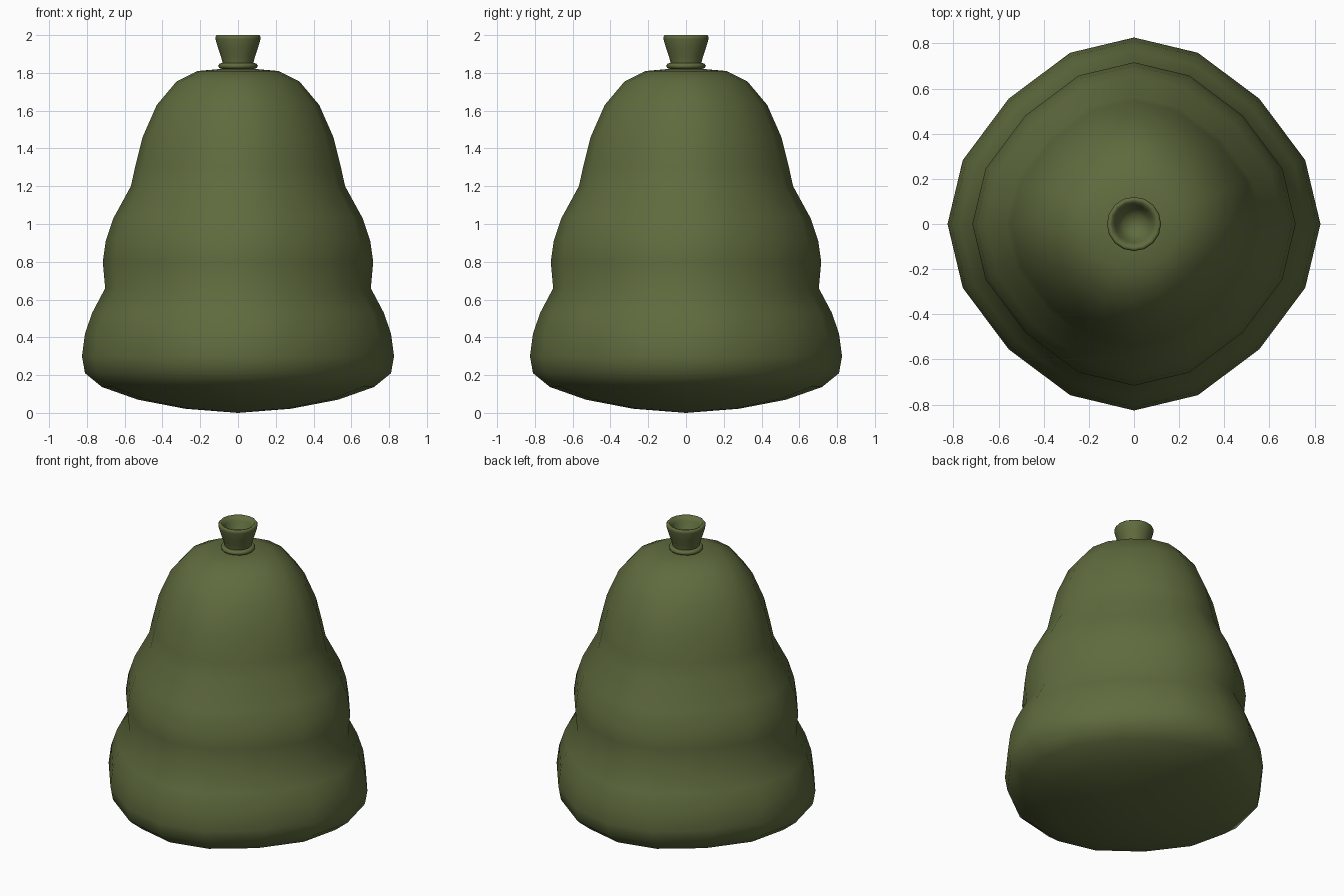
import bpy, bmesh, math

if "Cube" in bpy.data.objects:
    bpy.data.objects.remove(bpy.data.objects["Cube"])

olive = bpy.data.materials.new("olive green")
olive.diffuse_color = (0.115, 0.147, 0.048, 1)
olive.use_nodes = True
olive.node_tree.nodes["Principled BSDF"].inputs["Base Color"].default_value = olive.diffuse_color

# 16 directions of a slightly squared-off ring: (angle, radius factor)
QUARTER = [(0, 1.0), (20.5, 0.98), (45, 0.95), (69.5, 0.98)]
SOFT_RING = [(math.radians(a + 90 * q), f) for q in range(4) for a, f in QUARTER]
ROUND_RING = [(math.tau * i / 16, 1.0) for i in range(16)]


def lathe(name, profile, ring, closed=False):
    """Spin (radius, height) points around z; radius 0 becomes a pole."""
    bm = bmesh.new()
    rows = []
    for r, z in profile:
        if r == 0:
            rows.append([bm.verts.new((0, 0, z))] * len(ring))
        else:
            rows.append([bm.verts.new((r * f * math.cos(a), r * f * math.sin(a), z))
                         for a, f in ring])
    pairs = list(zip(rows, rows[1:]))
    if closed:
        pairs.append((rows[-1], rows[0]))
    n = len(ring)
    for lo, hi in pairs:
        for i in range(n):
            j = (i + 1) % n
            corners = list(dict.fromkeys((lo[i], lo[j], hi[j], hi[i])))
            bm.faces.new(corners)
    bmesh.ops.recalc_face_normals(bm, faces=bm.faces)
    mesh = bpy.data.meshes.new(name)
    bm.to_mesh(mesh)
    bm.free()
    mesh.materials.append(olive)
    mesh.polygons.foreach_set("use_smooth", [True] * len(mesh.polygons))
    obj = bpy.data.objects.new(name, mesh)
    bpy.context.collection.objects.link(obj)
    return obj


# Three-tiered soft body with a rounded underside
lathe("tiered_body", [
    (0, 0.0), (0.28, 0.022), (0.53, 0.07), (0.72, 0.137), (0.81, 0.21),
    (0.826, 0.30), (0.81, 0.42), (0.772, 0.53), (0.703, 0.66),
    (0.716, 0.80), (0.70, 0.91), (0.66, 1.03), (0.567, 1.20),
    (0.545, 1.30), (0.505, 1.46), (0.43, 1.63), (0.325, 1.755),
    (0.215, 1.81), (0.10, 1.82), (0, 1.82)], SOFT_RING)

# Thin rolled ring around the neck
lathe("neck_ring", [(0.085 + 0.02 * math.cos(t), 1.837 + 0.016 * math.sin(t))
                    for t in (math.tau * k / 8 for k in range(8))],
      ROUND_RING, closed=True)

# Flared hollow spout
lathe("flared_spout", [
    (0.075, 1.81), (0.083, 1.86), (0.09, 1.885), (0.105, 1.93), (0.119, 1.978),
    (0.12, 1.99), (0.113, 2.0), (0.10, 1.997), (0.085, 1.97), (0.07, 1.93),
    (0.045, 1.90), (0, 1.89)], ROUND_RING)
